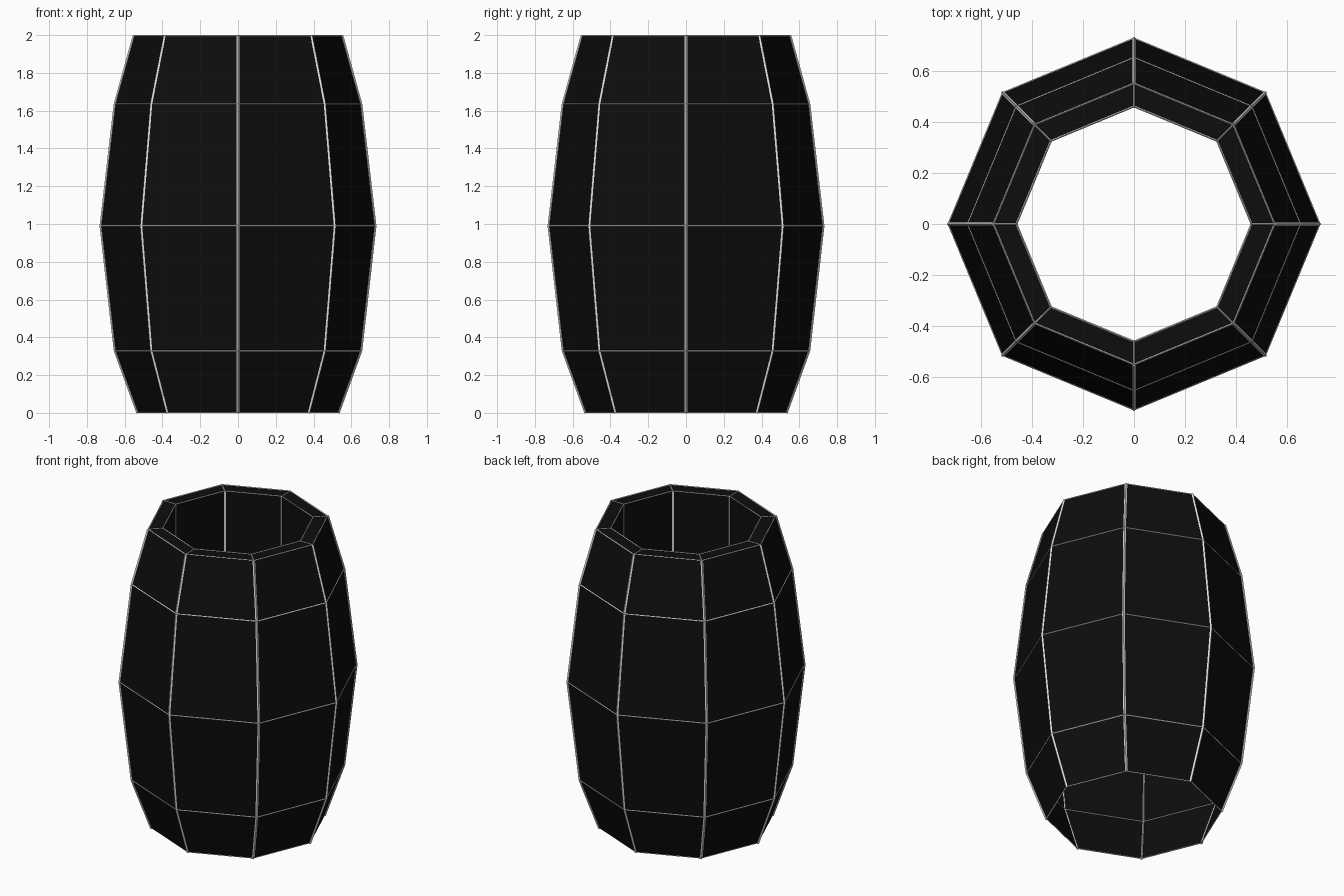
import bpy, bmesh, math
from mathutils import Vector

if "Cube" in bpy.data.objects:
    bpy.data.objects.remove(bpy.data.objects["Cube"])

SIDES = 8


def material(name, rgb):
    m = bpy.data.materials.new(name)
    m.diffuse_color = (*rgb, 1)
    m.use_nodes = True
    m.node_tree.nodes["Principled BSDF"].inputs["Base Color"].default_value = m.diffuse_color
    return m


black = material("matte black", (0.004, 0.004, 0.004))
pale = material("pale trim", (0.75, 0.75, 0.75))


def add_object(name, bm, mat):
    me = bpy.data.meshes.new(name)
    bm.to_mesh(me)
    bm.free()
    me.materials.append(mat)
    ob = bpy.data.objects.new(name, me)
    bpy.context.collection.objects.link(ob)
    return ob


def point(r, z, i):
    a = 2 * math.pi * i / SIDES
    return Vector((r * math.cos(a), r * math.sin(a), z))


def rod(bm, a, b, r):
    """Thin square rod between two points."""
    d = b - a
    rot = d.to_track_quat('Z', 'Y').to_matrix().to_4x4()
    rot.translation = (a + b) / 2
    bmesh.ops.create_cone(bm, cap_ends=True, segments=4, radius1=r, radius2=r,
                          depth=d.length, matrix=rot)


# profile: outer staves bottom to top, then rim and inner sleeve
profile = [(0.53, 0), (0.65, 0.33), (0.725, 0.99), (0.65, 1.635),
           (0.55, 1.996), (0.46, 1.996), (0.46, 1.0)]

# octagonal barrel shell
bm = bmesh.new()
rings = [[bm.verts.new(point(r, z, i)) for i in range(SIDES)] for r, z in profile]
for lo, hi in zip(rings, rings[1:]):
    for i in range(SIDES):
        j = (i + 1) % SIDES
        bm.faces.new((lo[i], lo[j], hi[j], hi[i]))
add_object("barrel_shell", bm, black)

# pale ribs along every corner
bm = bmesh.new()
for (r0, z0), (r1, z1) in zip(profile, profile[1:]):
    size = 0.004 if z0 == z1 else 0.008
    for i in range(SIDES):
        rod(bm, point(r0, z0, i), point(r1, z1, i), size)
add_object("corner_ribs", bm, pale)

# finer pale hoops around every level
bm = bmesh.new()
for r, z in profile[:6]:
    z = max(z, 0.004)
    for i in range(SIDES):
        rod(bm, point(r, z, i), point(r, z, i + 1), 0.004)
add_object("hoops", bm, pale)
